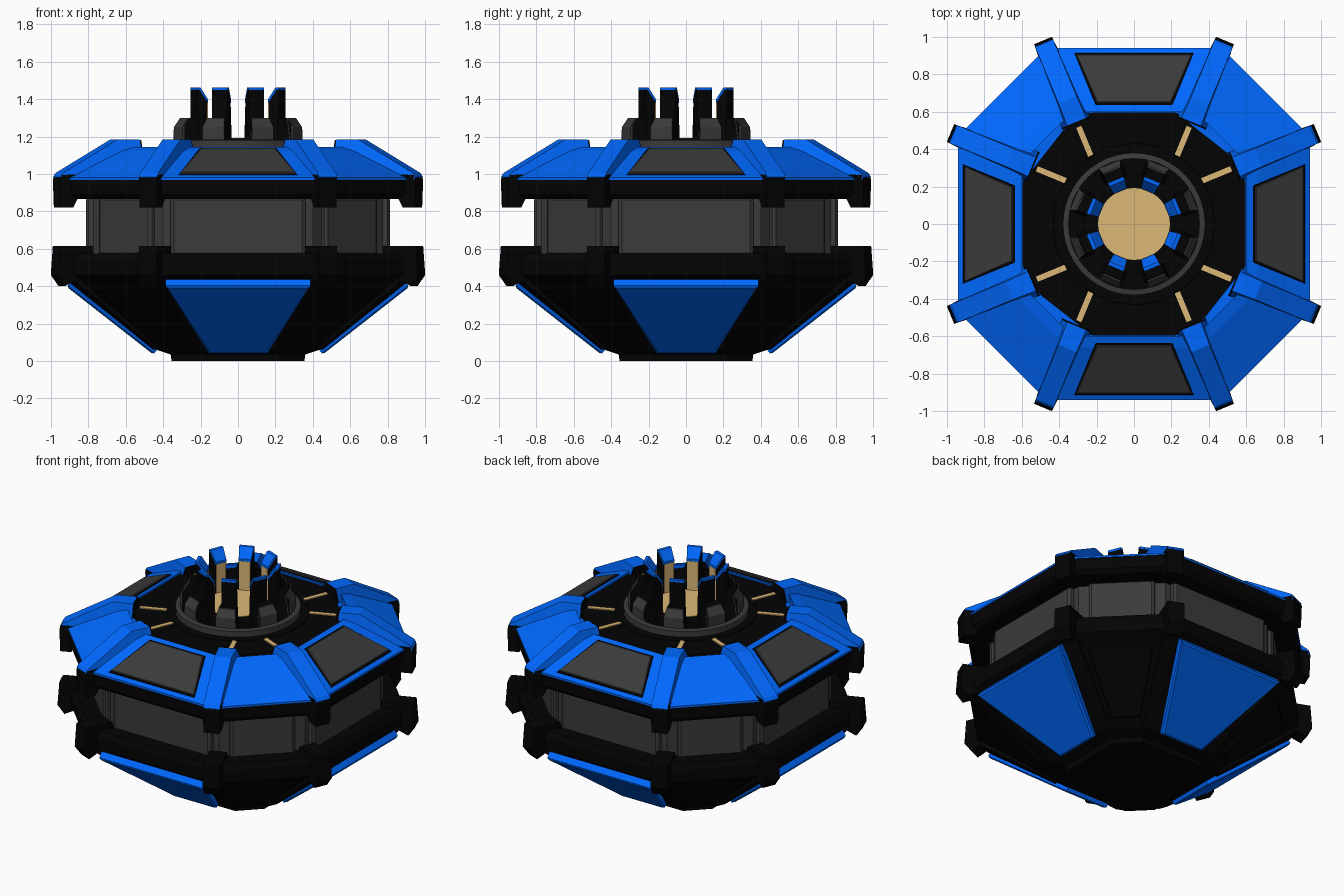
import bpy, bmesh
from math import radians, sin, cos, pi
from mathutils import Matrix, Vector

if "Cube" in bpy.data.objects:
    bpy.data.objects.remove(bpy.data.objects["Cube"])

C = 0.08  # widening of the four main sides of the octagon


def material(name, rgb):
    m = bpy.data.materials.new(name)
    m.diffuse_color = (*rgb, 1)
    m.use_nodes = True
    m.node_tree.nodes["Principled BSDF"].inputs["Base Color"].default_value = m.diffuse_color
    return m


BLACK = material("black", (0.001, 0.001, 0.001))
GREY = material("dark_grey", (0.043, 0.043, 0.043))
BLUE = material("blue", (0.0, 0.14, 1.0))
GOLD = material("gold", (0.72, 0.48, 0.18))


def finish(name, bm, mat):
    bmesh.ops.recalc_face_normals(bm, faces=bm.faces)
    me = bpy.data.meshes.new(name)
    bm.to_mesh(me)
    bm.free()
    ob = bpy.data.objects.new(name, me)
    bpy.context.collection.objects.link(ob)
    me.materials.append(mat)
    return ob


def skin(bm, rings, closed=False):
    """Join rings of points; cap the ends, or close the loop into a ring."""
    vs = [[bm.verts.new(p) for p in r] for r in rings]
    pairs = list(zip(vs, vs[1:])) + ([(vs[-1], vs[0])] if closed else [])
    n = len(vs[0])
    for a, b in pairs:
        for i in range(n):
            j = (i + 1) % n
            bm.faces.new((a[i], a[j], b[j], b[i]))
    if not closed:
        bm.faces.new(vs[0])
        bm.faces.new(vs[-1])


def octagon(a, z):
    h = C + 0.414 * a
    pts = []
    for k in range(4):
        r = Matrix.Rotation(k * pi / 2, 3, 'Z')
        pts += [r @ Vector((a, -h, z)), r @ Vector((a, h, z))]
    return pts


def loft(name, profile, mat):
    bm = bmesh.new()
    skin(bm, [octagon(a, z) for a, z in profile])
    return finish(name, bm, mat)


def lathe(name, profile, mat, n=48):
    bm = bmesh.new()
    rings = [[(r * cos(2 * pi * i / n), r * sin(2 * pi * i / n), z) for i in range(n)]
             for r, z in profile]
    skin(bm, rings, closed=True)
    return finish(name, bm, mat)


def spokes(name, profile, mat, c=C):
    """Eight radial prisms, profile points are (radius, height, half width)."""
    bm = bmesh.new()
    for k in range(4):
        for s in (-1, 1):
            m = (Matrix.Rotation(k * pi / 2, 4, 'Z') @ Matrix.Translation((0, s * c, 0))
                 @ Matrix.Rotation(s * radians(22.5), 4, 'Z'))
            skin(bm, [[m @ Vector((t, f * w, z)) for t, z, w in profile] for f in (-1, 1)])
    return finish(name, bm, mat)


def panels(name, lo, hi, thick, edge, mat, start=0):
    """Four chamfered plates between lo and hi, each (distance, height, half width)."""
    bm = bmesh.new()
    p, q = Vector((lo[0], 0, lo[1])), Vector((hi[0], 0, hi[1]))
    up = (q - p).normalized()
    out = Vector((up.z, 0, -up.x))
    if lo[1] > 0.9:      # roof plates face the sky
        assert out.x > 0 or up.x < 0
    for k in range(4):
        m = Matrix.Rotation(radians(start + 90 * k), 4, 'Z')
        rings = []
        for off, e in ((-0.02, 0), (thick - edge * 0.7, 0), (thick, edge)):
            a, b = p + up * e + out * off, q - up * e + out * off
            w0, w1 = Vector((0, lo[2] - e, 0)), Vector((0, hi[2] - e, 0))
            rings.append([m @ v for v in (a - w0, a + w0, b + w1, b - w1)])
        skin(bm, rings)
    return finish(name, bm, mat)


# Octagonal hull, waist and roof
loft("lower_hull", [(0.355, 0), (0.36, 0.035), (0.435, 0.06), (0.875, 0.43), (0.92, 0.46),
                    (0.92, 0.54), (0.90, 0.575), (0.7, 0.575)], BLACK)
loft("waist", [(0.775, 0.55), (0.775, 0.89)], GREY)
loft("upper_band", [(0.7, 0.865), (0.91, 0.865), (0.935, 0.89), (0.935, 0.972), (0.8, 0.99)], BLACK)
loft("roof", [(0.94, 0.968), (0.94, 0.98), (0.66, 1.125), (0.60, 1.145), (0.60, 1.10),
              (0.5, 1.10)], BLUE)

# Waist plates
panels("waist_plates_main", (0.795, 0.56, 0.36), (0.795, 0.88, 0.36), 0.018, 0.018, GREY)
panels("waist_plates_diagonal", (0.845, 0.56, 0.20), (0.845, 0.88, 0.20), 0.018, 0.018, GREY, 45)

# Lower hull plates: blue on the main sides, black on the diagonals
panels("lower_blue_plates", (0.425, 0.07, 0.158), (0.888, 0.432, 0.388), 0.045, 0.012, BLUE)
panels("lower_dark_plates", (0.55, 0.097, 0.09), (0.89, 0.395, 0.20), 0.012, 0.01, BLACK, 45)

# Roof plates with dark gaps around them
panels("roof_plate_gaps", (0.912, 0.992, 0.318), (0.636, 1.135, 0.205), 0.004, 0.002, BLACK)
panels("roof_plates", (0.902, 0.999, 0.308), (0.646, 1.131, 0.198), 0.011, 0.004, GREY)

# Corner ribs
spokes("upper_rib_blocks", [(0.82, 0.865, .06), (0.955, 0.865, .06), (0.975, 0.82, .05),
                            (1.045, 0.82, .05), (1.05, 0.97, .052), (1.04, 0.995, .052),
                            (0.82, 1.0, .06)], BLACK)
spokes("upper_rib_caps", [(0.592, 1.10, .088), (1.035, 0.96, .052), (1.048, 0.985, .052),
                          (1.035, 1.005, .052), (0.72, 1.183, .052), (0.592, 1.183, .056)], BLUE)
spokes("upper_rib_ends", [(0.583, 1.10, .087), (0.597, 1.10, .087), (0.597, 1.182, .055),
                          (0.583, 1.182, .055)], BLACK)
spokes("lower_rib_blocks", [(0.86, 0.56, .055), (0.86, 0.615, .055), (1.05, 0.615, .052),
                            (1.062, 0.46, .052), (1.02, 0.40, .045), (0.94, 0.44, .05)], BLACK)
spokes("lower_rib_legs", [(0.48, 0.062, .03), (0.955, 0.42, .05), (0.94, 0.46, .05),
                          (0.46, 0.10, .03)], BLACK)

# Twelve-sided top deck
bm = bmesh.new()
corner = [(0.595, -0.225), (0.595, 0.225), (0.505, 0.375)]
outline = [Matrix.Rotation(k * pi / 2, 2) @ Vector(p) for k in range(4) for p in corner]
skin(bm, [[(p.x, p.y, z) for p in outline] for z in (1.09, 1.137)])
finish("top_deck", bm, BLACK)
spokes("gold_strips", [(0.395, 1.12, .015), (0.562, 1.12, .015), (0.562, 1.143, .015),
                       (0.395, 1.143, .015)], GOLD)

# Crown: ring, floor, blocks and fins
lathe("deck_step", [(0.30, 1.12), (0.44, 1.12), (0.43, 1.142), (0.30, 1.142)], BLACK)
lathe("crown_ring", [(0.35, 1.13), (0.38, 1.13), (0.38, 1.18), (0.35, 1.185)], GREY)
lathe("crown_collar", [(0.18, 1.12), (0.27, 1.12), (0.27, 1.19), (0.18, 1.19)], BLACK)
lathe("crown_floor", [(0.001, 1.12), (0.192, 1.12), (0.192, 1.193), (0.001, 1.193)], GOLD)
spokes("crown_blocks", [(0.25, 1.13, .065), (0.335, 1.13, .065), (0.335, 1.26, .06),
                        (0.305, 1.30, .05), (0.25, 1.30, .05)], BLACK, 0)
spokes("crown_block_faces", [(0.33, 1.13, .065), (0.346, 1.13, .065), (0.346, 1.25, .062),
                             (0.315, 1.298, .051), (0.305, 1.298, .051)], GREY, 0)
spokes("fins", [(0.195, 1.15, .045), (0.255, 1.15, .045), (0.255, 1.452, .045),
                (0.24, 1.452, .045), (0.195, 1.385, .038)], BLACK, 0)
spokes("fin_tips", [(0.19, 1.38, .038), (0.24, 1.448, .045), (0.256, 1.448, .045),
                    (0.256, 1.463, .045), (0.236, 1.463, .045), (0.19, 1.40, .038)], BLUE, 0)
spokes("fin_gold_faces", [(0.188, 1.17, .034), (0.2, 1.17, .034), (0.2, 1.385, .034),
                          (0.188, 1.385, .034)], GOLD, 0)
